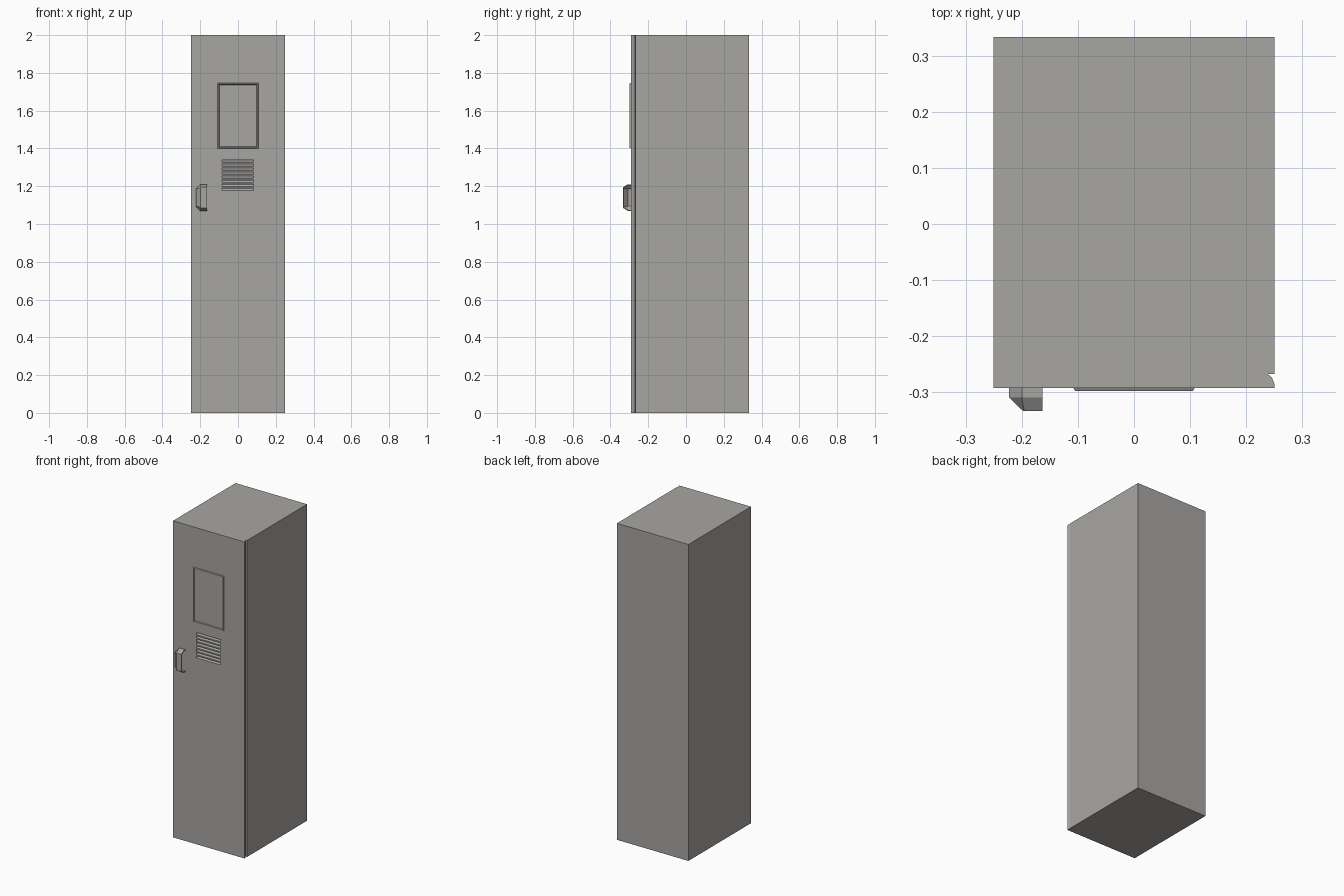
import bpy, bmesh

if "Cube" in bpy.data.objects:
    bpy.data.objects.remove(bpy.data.objects["Cube"])

FRONT = -0.292

grey = bpy.data.materials.new("warm grey metal")
grey.diffuse_color = (0.39, 0.38, 0.365, 1)
grey.use_nodes = True
grey.node_tree.nodes["Principled BSDF"].inputs["Base Color"].default_value = grey.diffuse_color


def make_object(name, loops, cap_first=False, cap_last=False, closed=True):
    """Skin a sequence of equal-length point loops."""
    bm = bmesh.new()
    rings = [[bm.verts.new(p) for p in loop] for loop in loops]
    n = len(rings[0])
    for a, b in zip(rings, rings[1:]):
        for i in range(n if closed else n - 1):
            j = (i + 1) % n
            bm.faces.new((a[i], a[j], b[j], b[i]))
    if cap_first:
        bm.faces.new(rings[0][::-1])
    if cap_last:
        bm.faces.new(rings[-1])
    bmesh.ops.remove_doubles(bm, verts=bm.verts, dist=1e-5)
    bmesh.ops.recalc_face_normals(bm, faces=bm.faces)
    me = bpy.data.meshes.new(name)
    bm.to_mesh(me)
    bm.free()
    me.materials.append(grey)
    ob = bpy.data.objects.new(name, me)
    bpy.context.collection.objects.link(ob)
    return ob


# Locker body: plan outline with the hinge groove in the right side
plan = [(-0.25, FRONT), (0.25, FRONT), (0.25, -0.284), (0.246, -0.274),
        (0.238, -0.267), (0.25, -0.267), (0.25, 0.333), (-0.25, 0.333)]
body = make_object("locker_body", [[(x, y, z) for x, y in plan] for z in (0, 2)],
                   True, True)

# Ventilation slots: eight wedge cuts with sloping backs
bpy.context.view_layer.objects.active = body
for k in range(8):
    z = 1.178 + k * 0.021
    wedge = [(FRONT - 0.01, z), (FRONT, z), (FRONT + 0.008, z + 0.009),
             (FRONT + 0.008, z + 0.013), (FRONT - 0.01, z + 0.013)]
    cutter = make_object("slot_cutter", [[(x, y, h) for y, h in wedge]
                                         for x in (-0.085, 0.083)], True, True)
    cutter.hide_render = True
    mod = body.modifiers.new("slot", 'BOOLEAN')
    mod.operation = 'DIFFERENCE'
    mod.solver = 'EXACT'
    mod.object = cutter
    bpy.ops.object.modifier_apply(modifier=mod.name)
    bpy.data.objects.remove(cutter, do_unlink=True)

# Label frame: thin raised rim with chamfered edges
rim = [(0, FRONT), (0.003, -0.298), (0.007, -0.298), (0.010, FRONT)]
make_object("label_frame", [
    [(-0.108 + i, y, 1.40 + i), (0.108 - i, y, 1.40 + i),
     (0.108 - i, y, 1.747 - i), (-0.108 + i, y, 1.747 - i)] for i, y in rim])

# Cup handle: chamfered shell open towards the right
outer = [(-0.163, 1.07), (-0.20, 1.07), (-0.223, 1.093),
         (-0.223, 1.187), (-0.20, 1.21), (-0.163, 1.21)]
inner = [(-0.163, 1.085), (-0.196, 1.085), (-0.198, 1.09),
         (-0.198, 1.19), (-0.196, 1.195), (-0.163, 1.195)]
handle = make_object("handle", [
    [(x, FRONT, z) for x, z in outer],
    [(x, -0.309, z) for x, z in outer],
    [(x, -0.333, z) for x, z in inner]], cap_last=True, closed=False)
# make the open shell's normals point away from the door
if max(handle.data.polygons, key=lambda p: -p.center.y).normal.y > 0:
    handle.data.flip_normals()
shell = handle.modifiers.new("shell", 'SOLIDIFY')
shell.thickness = 0.005
shell.offset = -1
